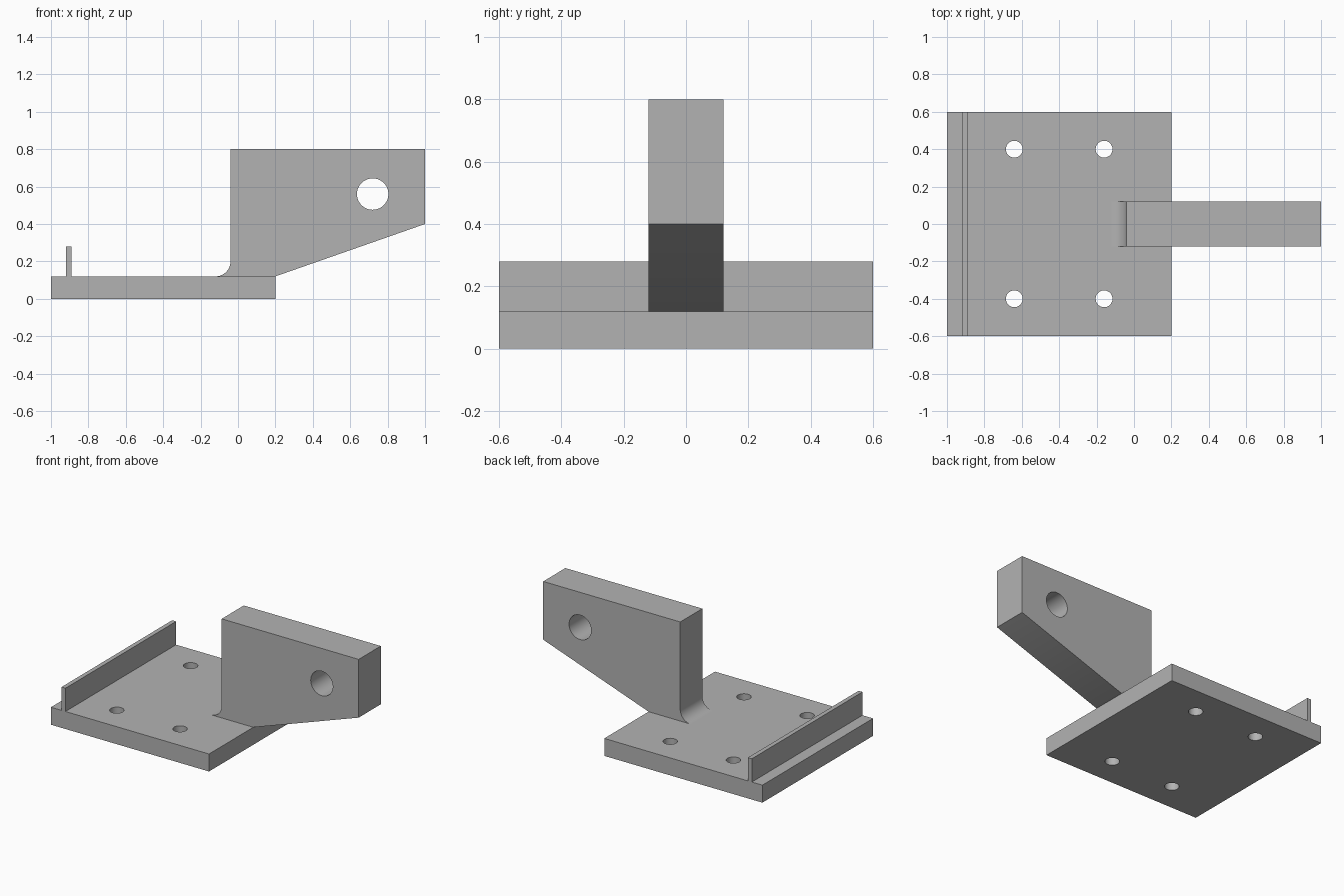
import bpy, bmesh, math
from mathutils import Matrix, Vector

if "Cube" in bpy.data.objects:
    bpy.data.objects.remove(bpy.data.objects["Cube"])

grey = bpy.data.materials.new("plain grey")
grey.diffuse_color = (0.45, 0.45, 0.45, 1)
grey.use_nodes = True
grey.node_tree.nodes["Principled BSDF"].inputs["Base Color"].default_value = grey.diffuse_color


def finish(name, bm):
    bmesh.ops.recalc_face_normals(bm, faces=bm.faces[:])
    mesh = bpy.data.meshes.new(name)
    bm.to_mesh(mesh)
    bm.free()
    mesh.materials.append(grey)
    obj = bpy.data.objects.new(name, mesh)
    bpy.context.collection.objects.link(obj)
    return obj


def box(name, lo, hi):
    lo, hi = Vector(lo), Vector(hi)
    bm = bmesh.new()
    bmesh.ops.create_cube(bm, size=1, matrix=Matrix.Translation((lo + hi) / 2)
                          @ Matrix.Diagonal((*(hi - lo), 1)))
    return finish(name, bm)


def drill(obj, centres, radius, depth, rotation=Matrix()):
    """Cut round through holes, then smooth their walls."""
    bm = bmesh.new()
    for c in centres:
        bmesh.ops.create_cone(bm, cap_ends=True, segments=48, radius1=radius, radius2=radius,
                              depth=depth, matrix=Matrix.Translation(c) @ rotation)
    cutter = finish("hole_cutter", bm)
    cutter.hide_render = True
    mod = obj.modifiers.new("holes", 'BOOLEAN')
    mod.operation, mod.solver, mod.object = 'DIFFERENCE', 'EXACT', cutter
    bpy.ops.object.select_all(action='DESELECT')
    bpy.context.view_layer.objects.active = obj
    obj.select_set(True)
    bpy.ops.object.modifier_apply(modifier=mod.name)
    bpy.data.objects.remove(cutter)
    bpy.ops.object.shade_smooth_by_angle(angle=math.radians(30))


# Base plate with four bolt holes
base = box("base_plate", (-1, -0.6, 0), (0.2, 0.6, 0.12))
drill(base, [(x, y, 0.06) for x in (-0.64, -0.16) for y in (-0.4, 0.4)], 0.045, 0.4)

# Thin raised lip along the left edge
box("edge_lip", (-0.92, -0.6, 0.12), (-0.89, 0.6, 0.28))

# Upright arm: side profile with a filleted foot and sloped underside
profile = [(0.2, 0.12), (1, 0.4), (1, 0.8), (-0.04, 0.8)]
for i in range(17):
    a = -math.pi / 2 * i / 16
    profile.append((-0.12 + 0.08 * math.cos(a), 0.2 + 0.08 * math.sin(a)))
bm = bmesh.new()
face = bm.faces.new([bm.verts.new((x, -0.12, z)) for x, z in profile])
extruded = bmesh.ops.extrude_face_region(bm, geom=[face])["geom"]
bmesh.ops.translate(bm, vec=(0, 0.24, 0),
                    verts=[v for v in extruded if isinstance(v, bmesh.types.BMVert)])
arm = finish("lifting_arm", bm)
drill(arm, [(0.72, 0, 0.56)], 0.084, 0.6, Matrix.Rotation(math.pi / 2, 4, 'X'))
